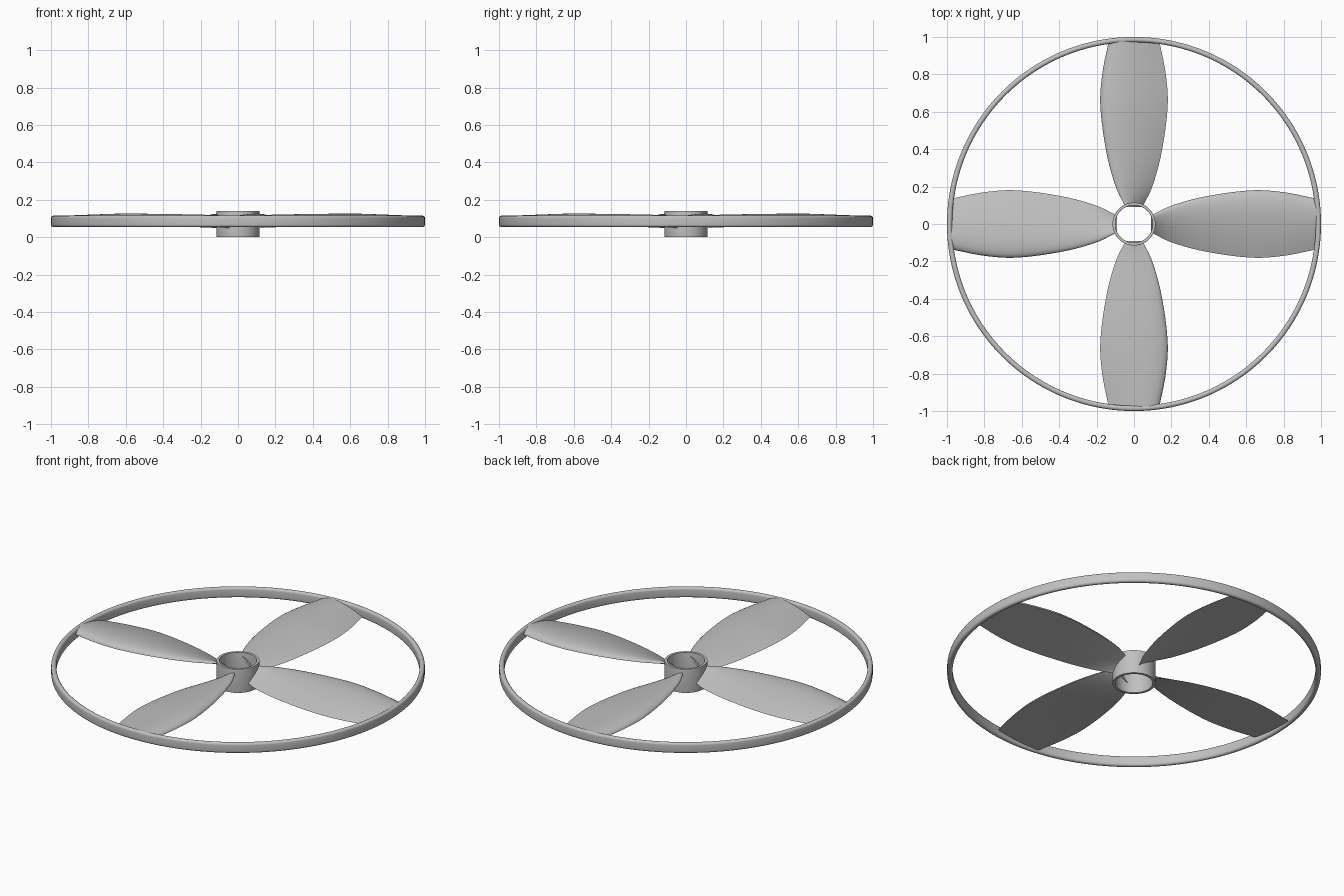
import bpy, bmesh, math
from mathutils import Matrix, Vector

cube = bpy.data.objects.get("Cube")
if cube:
    bpy.data.objects.remove(cube, do_unlink=True)

grey = bpy.data.materials.new("plain grey")
grey.use_nodes = True
grey.diffuse_color = (0.53, 0.53, 0.53, 1)
grey.node_tree.nodes["Principled BSDF"].inputs["Base Color"].default_value = grey.diffuse_color


def finish(bm, name):
    bmesh.ops.recalc_face_normals(bm, faces=bm.faces)
    mesh = bpy.data.meshes.new(name)
    bm.to_mesh(mesh)
    bm.free()
    mesh.materials.append(grey)
    obj = bpy.data.objects.new(name, mesh)
    bpy.context.collection.objects.link(obj)
    bpy.ops.object.select_all(action='DESELECT')
    obj.select_set(True)
    bpy.context.view_layer.objects.active = obj
    bpy.ops.object.shade_smooth_by_angle(angle=math.radians(35))


def bridge(bm, a, b):
    """Join two closed loops of vertices with quads."""
    n = len(a)
    for k in range(n):
        bm.faces.new((a[k], b[k], b[(k + 1) % n], a[(k + 1) % n]))


def ring(name, r_in, r_out, z_low, z_high, corner, sides):
    """Revolve a rectangle with rounded corners around the z axis."""
    profile = []
    for i, (r, z) in enumerate([(r_out - corner, z_high - corner), (r_in + corner, z_high - corner),
                                (r_in + corner, z_low + corner), (r_out - corner, z_low + corner)]):
        for k in range(6):
            a = math.pi / 2 * (i + k / 5)
            profile.append((r + corner * math.cos(a), z + corner * math.sin(a)))
    bm = bmesh.new()
    loops = []
    for s in range(sides):
        a = math.tau * s / sides
        loops.append([bm.verts.new((r * math.cos(a), r * math.sin(a), z)) for r, z in profile])
    for s in range(sides):
        bridge(bm, loops[s], loops[(s + 1) % sides])
    finish(bm, name)


def smooth_between(stations, r):
    """Smooth interpolation of blade section values along the radius."""
    i = max(k for k in range(len(stations) - 1) if stations[k][0] <= r)
    p = [Vector(stations[min(max(j, 0), len(stations) - 1)]) for j in range(i - 1, i + 3)]
    t = (r - p[1][0]) / (p[2][0] - p[1][0])

    def tangent(a, b):
        return (b - a) / (b[0] - a[0]) * (p[2][0] - p[1][0])
    m1, m2 = tangent(p[0], p[2]), tangent(p[1], p[3])
    return ((2*t**3 - 3*t**2 + 1) * p[1] + (t**3 - 2*t**2 + t) * m1
            + (3*t**2 - 2*t**3) * p[2] + (t**3 - t**2) * m2)


# Blade sections: radius, half width, leading height, trailing height, thickness
SECTIONS = [(0.092, 0.046, 0.112, 0.048, 0.016),
            (0.20, 0.098, 0.109, 0.053, 0.023),
            (0.38, 0.147, 0.104, 0.059, 0.031),
            (0.63, 0.180, 0.097, 0.064, 0.038),
            (0.80, 0.170, 0.091, 0.064, 0.037),
            (0.98, 0.135, 0.085, 0.064, 0.034)]
ROWS, COLS = 36, 20


def blade(name, turn):
    """Loft a flat-bottomed wing section with a blunt leading edge."""
    chord = [(1 - math.cos(math.pi * j / COLS)) / 2 for j in range(COLS + 1)]
    bm = bmesh.new()
    loops = []
    start, end = SECTIONS[0][0], SECTIONS[-1][0]
    for i in range(ROWS + 1):
        r = start + (end - start) * i / ROWS
        _, half, lead, trail, thick = smooth_between(SECTIONS, min(r, end))
        upper = [(v, thick * 2.6 * math.sqrt(v) * (1 - v)) for v in chord]
        lower = [(v, 0) for v in chord[-2:0:-1]]
        loops.append([bm.verts.new((r, half * (1 - 2 * v), lead + (trail - lead) * v + h))
                      for v, h in upper + lower])
    for a, b in zip(loops, loops[1:]):
        bridge(bm, a, b)
    bm.faces.new(loops[0])
    bm.faces.new(loops[-1])
    bmesh.ops.transform(bm, matrix=Matrix.Rotation(turn, 4, 'Z'), verts=bm.verts)
    finish(bm, name)


# Outer guard ring and open hub sleeve
ring("outer_rim", 0.972, 1.0, 0.054, 0.115, 0.0135, 160)
ring("hub_sleeve", 0.100, 0.115, 0.0, 0.14, 0.001, 64)

# Four pitched blades
for k, side in enumerate(("left", "back", "right", "front")):
    blade(side + "_blade", k * math.pi / 2)
